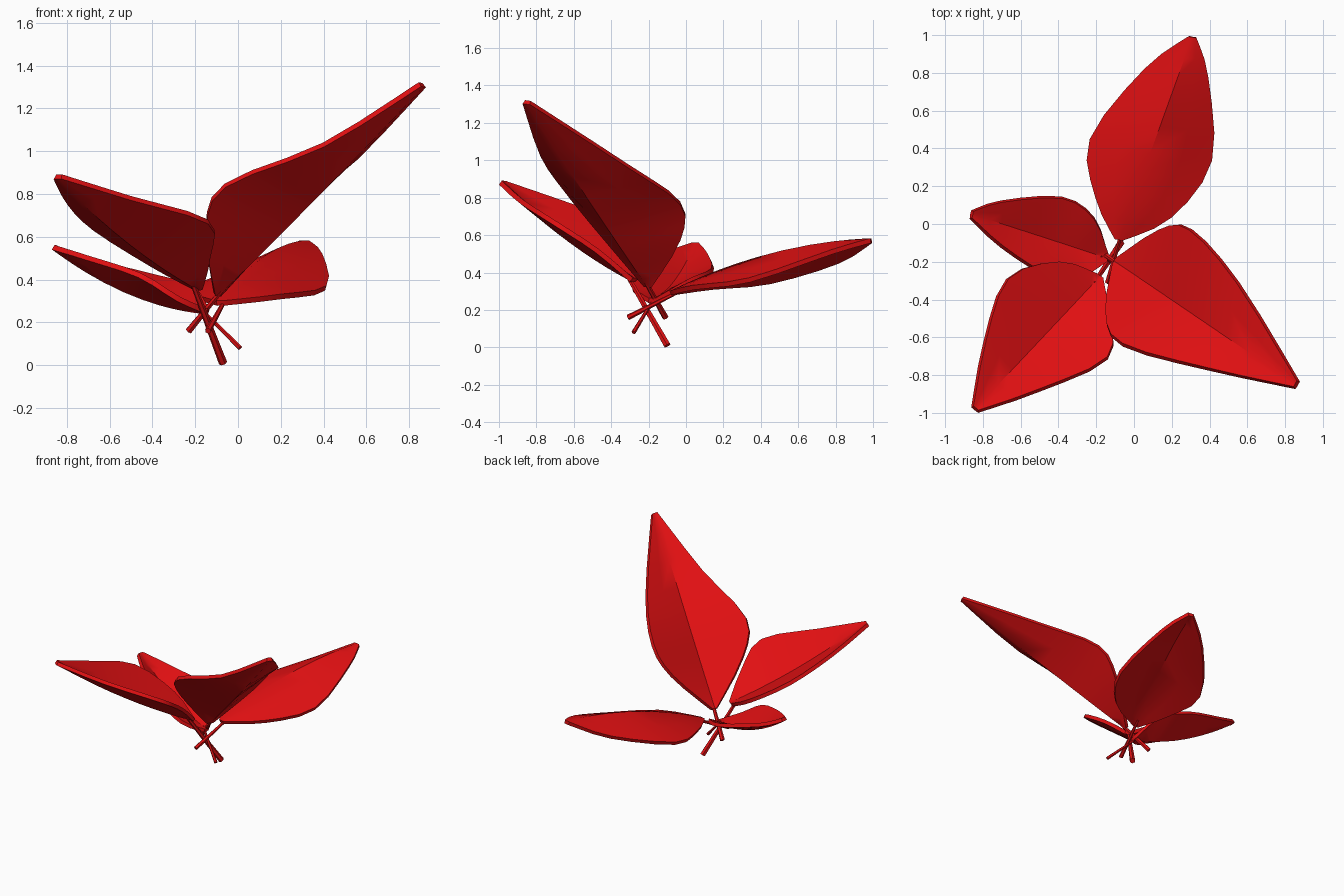
import bpy
import bmesh
import math
from mathutils import Matrix, Vector

scene_cube = bpy.data.objects.get("Cube")
if scene_cube:
    bpy.data.objects.remove(scene_cube, do_unlink=True)

red = bpy.data.materials.new("leaf_red")
red.use_nodes = True
colour = (0.75, 0.005, 0.006, 1)
red.diffuse_color = colour
red.node_tree.nodes["Principled BSDF"].inputs["Base Color"].default_value = colour

STEPS = 3  # rows of faces between two outline points
BLUNT = 0.02  # half width of the narrow leaf ends


def make_object(bm, name):
    """Turn a bmesh into the active red object."""
    bmesh.ops.recalc_face_normals(bm, faces=bm.faces)
    mesh = bpy.data.meshes.new(name)
    bm.to_mesh(mesh)
    bm.free()
    mesh.materials.append(red)
    obj = bpy.data.objects.new(name, mesh)
    bpy.context.collection.objects.link(obj)
    bpy.ops.object.select_all(action="DESELECT")
    obj.select_set(True)
    bpy.context.view_layer.objects.active = obj
    return obj


def smooth_outline(points):
    """Sample a smooth curve that passes through every point."""
    last = len(points) - 1
    samples = []
    for i in range(last):
        start, stop = points[i], points[i + 1]
        before, after = points[max(i - 1, 0)], points[min(i + 2, last)]
        lean_in, lean_out = (stop - before) / 2, (after - start) / 2
        for step in range(STEPS):
            t = step / STEPS
            ease = t * t * (3 - 2 * t)
            samples.append(start.lerp(stop, ease)
                           + lean_in * t * (1 - t) ** 2
                           - lean_out * t * t * (1 - t))
    return samples + [points[-1]]


def blade(name, base, tip, arch, left, right):
    """Loft a folded blade from two outlines and an arched midrib."""
    axis = tip - base
    outlines = []
    for side, other in ((left, right), (right, left)):
        across = (side[1] - other[1]).normalized() * BLUNT
        outlines.append(smooth_outline([base + across, *side, tip + across]))

    bm = bmesh.new()
    rows = []
    along = 0
    for a, b in zip(*outlines):
        reach = ((a + b) / 2 - base).dot(axis) / axis.length_squared
        along = min(1, max(along, reach))
        rib = base + axis * along
        rib.z += arch * 4 * along * (1 - along)
        section = (a, a.lerp(rib, 0.5), rib, rib.lerp(b, 0.5), b)
        rows.append([bm.verts.new(point) for point in section])
    for low, high in zip(rows, rows[1:]):
        for i in range(len(low) - 1):
            bm.faces.new((low[i], low[i + 1], high[i + 1], high[i]))

    obj = make_object(bm, name)
    solid = obj.modifiers.new("thickness", "SOLIDIFY")
    solid.thickness = 0.026
    solid.offset = 0
    bpy.ops.object.modifier_apply(modifier=solid.name)
    bpy.ops.object.shade_smooth_by_angle(angle=math.radians(40))


def stalk(name, end, top, radius):
    """Six-sided stalk that thins toward the midrib."""
    run = top - end
    turn = run.to_track_quat("Z", "Y").to_matrix().to_4x4()
    bm = bmesh.new()
    bmesh.ops.create_cone(bm, cap_ends=True, segments=6, radius1=radius,
                          radius2=radius * 0.6, depth=run.length,
                          matrix=Matrix.Translation((end + top) / 2) @ turn)
    make_object(bm, name)
    bpy.ops.object.shade_smooth_by_angle(angle=math.radians(40))


def leaf(position, base, tip, arch, left, right, stem_end, stem_radius):
    """One blade with the stalk that runs into its midrib."""
    base, tip = Vector(base), Vector(tip)
    left = [Vector(point) for point in left]
    right = [Vector(point) for point in right]
    blade(position + "_leaf", base, tip, arch, left, right)
    stalk(position + "_stem", Vector(stem_end), base.lerp(tip, 0.05), stem_radius)


# tall leaf reaching forward and up
leaf("tall", base=(-.1, -.2, .33), tip=(.86, -.85, 1.31), arch=-.01,
     left=[(.14, -.03, .58), (.3, -.03, .77), (.55, -.31, .97)],
     right=[(-.15, -.47, .63), (-.06, -.64, .84), (.4, -.77, 1.03)],
     stem_end=(-.23, -.11, .16), stem_radius=.017)

# low leaf at the back, folded downward
leaf("back", base=(-.08, -.08, .29), tip=(.31, .99, .57), arch=.06,
     left=[(-.2, .14, .32), (-.23, .45, .35), (.06, .82, .46)],
     right=[(.2, .04, .32), (.41, .34, .36), (.39, .78, .51)],
     stem_end=(-.14, -.31, .16), stem_radius=.015)

# small leaf at the side
leaf("side", base=(-.14, -.18, .25), tip=(-.86, .05, .55), arch=-.06,
     left=[(-.21, .03, .36), (-.38, .14, .41), (-.7, .12, .49)],
     right=[(-.28, -.28, .31), (-.46, -.27, .42), (-.7, -.12, .5)],
     stem_end=(.01, -.28, .08), stem_radius=.012)

# broad leaf at the front
leaf("front", base=(-.18, -.28, .36), tip=(-.84, -.98, .88), arch=-.04,
     left=[(-.4, -.2, .47), (-.67, -.29, .64), (-.79, -.62, .76)],
     right=[(-.13, -.48, .52), (-.14, -.71, .67), (-.5, -.88, .78)],
     stem_end=(-.07, -.1, .01), stem_radius=.02)
